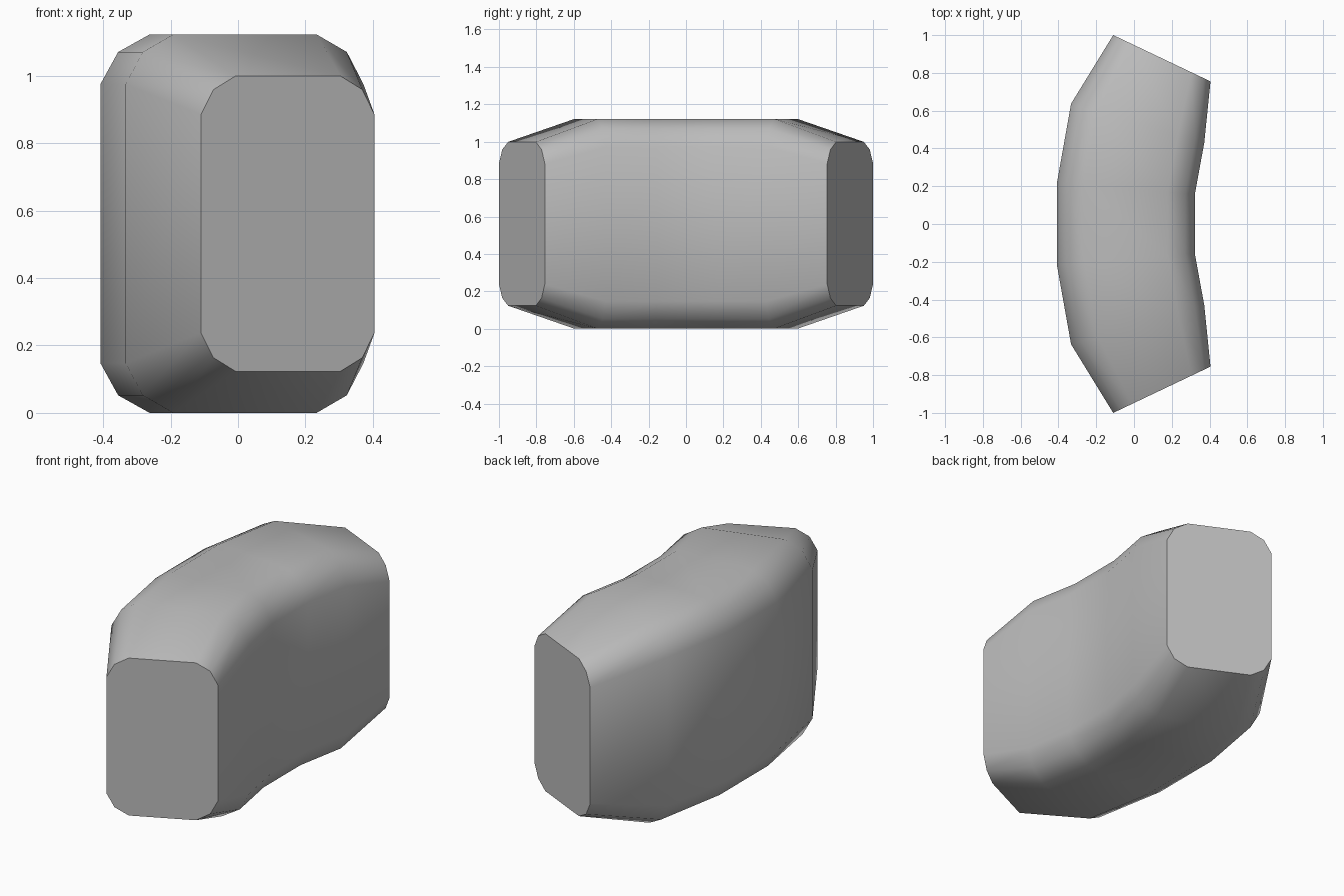
import bpy, bmesh, math

if "Cube" in bpy.data.objects:
    bpy.data.objects.remove(bpy.data.objects["Cube"])

# Half-plan stations: outer (x, y), inner (x, y), half height
HALF = [((-0.11, 1.0), (0.405, 0.755), 0.438),
        ((-0.333, 0.637), (0.372, 0.43), 0.561),
        ((-0.408, 0.217), (0.322, 0.157), 0.561)]
MID_Z = 0.561

# Rounded section: fraction across the width, fraction of half height
TOP = [(0, 0.737), (0.072, 0.907), (0.2, 1), (0.803, 1), (0.93, 0.907), (1, 0.737)]
SECTION = TOP + [(u, -v) for u, v in reversed(TOP)]

# Mirror the stations front to back
stations = HALF + [((a[0], -a[1]), (b[0], -b[1]), h) for a, b, h in reversed(HALF)]

# Loft the curved body
bm = bmesh.new()
rings = []
for (ox, oy), (ix, iy), h in stations:
    rings.append([bm.verts.new((ox + (ix - ox) * u, oy + (iy - oy) * u, MID_Z + h * v))
                  for u, v in SECTION])
n = len(SECTION)
for r0, r1 in zip(rings, rings[1:]):
    for i in range(n):
        j = (i + 1) % n
        bm.faces.new((r0[i], r0[j], r1[j], r1[i])).smooth = True

# Flat end caps with crisp rims
for ring in (rings[0], rings[-1]):
    cap = bm.faces.new(ring)
    for e in cap.edges:
        e.smooth = False
bmesh.ops.recalc_face_normals(bm, faces=bm.faces)

mesh = bpy.data.meshes.new("curved_body")
bm.to_mesh(mesh)
bm.free()
body = bpy.data.objects.new("curved_body", mesh)
bpy.context.collection.objects.link(body)

grey = bpy.data.materials.new("plain grey")
grey.diffuse_color = (0.5, 0.5, 0.5, 1)
grey.use_nodes = True
grey.node_tree.nodes["Principled BSDF"].inputs["Base Color"].default_value = grey.diffuse_color
mesh.materials.append(grey)
